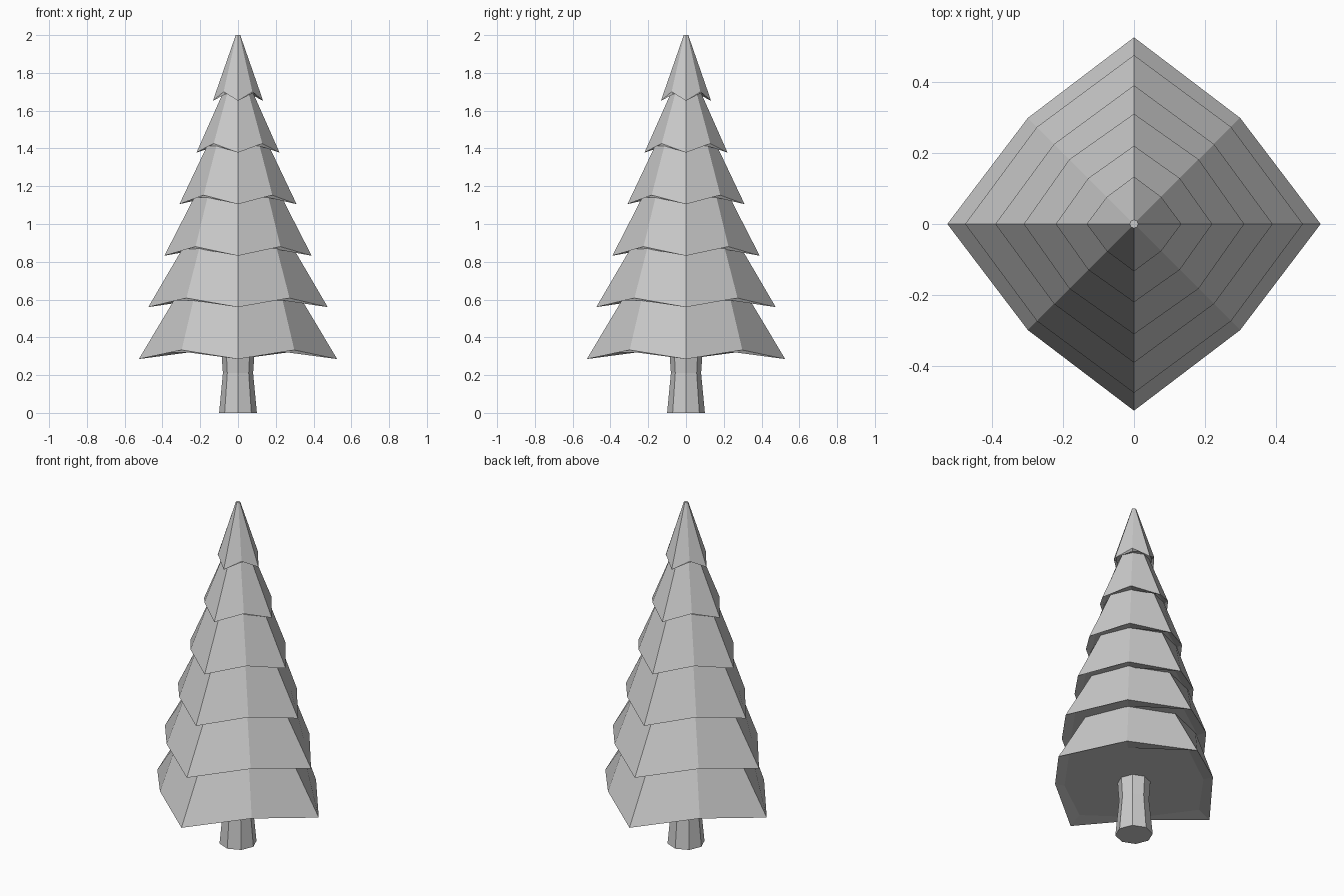
import bpy, bmesh
from math import sin, cos, pi

if "Cube" in bpy.data.objects:
    bpy.data.objects.remove(bpy.data.objects["Cube"])


def ring(bm, r_axis, z_axis, r_diag, z_diag):
    """Eight points; the ones on the x/y axes and the diagonals may differ."""
    pts = []
    for i in range(8):
        a = i * pi / 4
        r, z = (r_axis, z_axis) if i % 2 == 0 else (r_diag, z_diag)
        pts.append(bm.verts.new((r * cos(a), r * sin(a), z)))
    return pts


def loft(name, rings):
    """Skin a closed flat-shaded solid through a stack of rings."""
    bm = bmesh.new()
    loops = [ring(bm, *r) for r in rings]
    for a, b in zip(loops, loops[1:]):
        for i in range(8):
            j = (i + 1) % 8
            bm.faces.new((a[i], a[j], b[j], b[i]))
    bm.faces.new(loops[0][::-1])
    bm.faces.new(loops[-1])
    bmesh.ops.recalc_face_normals(bm, faces=bm.faces)
    me = bpy.data.meshes.new(name)
    bm.to_mesh(me)
    bm.free()
    ob = bpy.data.objects.new(name, me)
    bpy.context.collection.objects.link(ob)
    return ob


D = 0.7071

# Trunk with a slight waist
loft("trunk", [(r, z, r, z) for r, z in ((0.1, 0), (0.08, 0.21), (0.088, 0.325))])

# Branch tiers: tip radius, tip height, diagonal radius, top radius, top height
tiers = [
    (0.525, 0.285, 0.422, 0.328, 0.615),
    (0.475, 0.560, 0.386, 0.285, 0.885),
    (0.390, 0.832, 0.318, 0.222, 1.160),
    (0.310, 1.105, 0.257, 0.155, 1.432),
    (0.220, 1.378, 0.182, 0.075, 1.705),
    (0.133, 1.652, 0.108, 0.012, 2.000),
]
for n, (r, z, rd, rt, zt) in enumerate(tiers, 1):
    loft(f"branch_tier_{n}", [
        (r * 0.86, z + 0.035, rd * 0.88, z + 0.035),  # recessed underside
        (r, z, rd, z + 0.048),                        # drooping rim
        (rt, zt, rt, zt),                             # top
    ])
